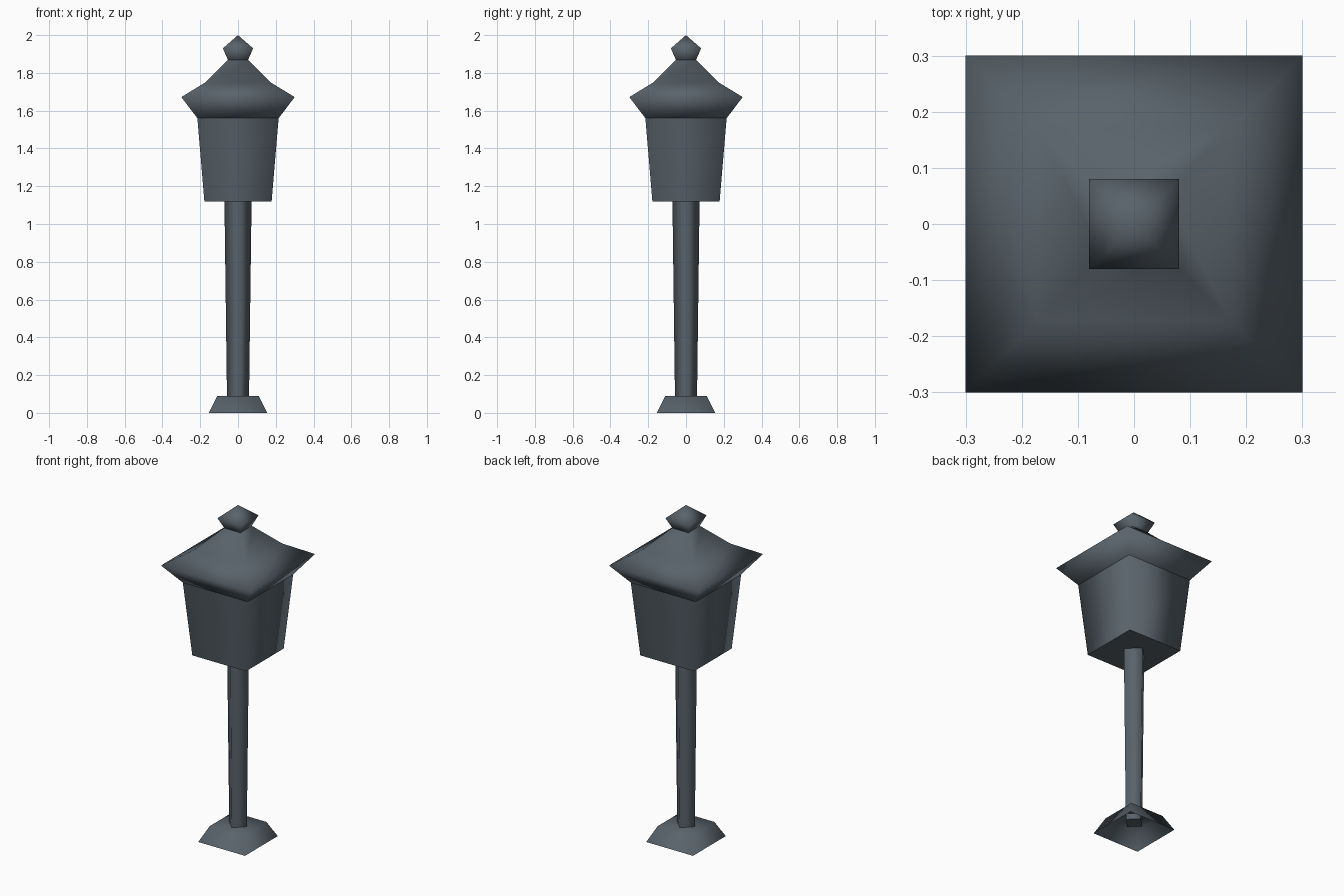
import bpy
import bmesh
from math import cos, sin, pi, sqrt

if "Cube" in bpy.data.objects:
    bpy.data.objects.remove(bpy.data.objects["Cube"], do_unlink=True)

# Single painted-metal colour
metal = bpy.data.materials.new("dark slate metal")
metal.use_nodes = True
colour = (0.10, 0.125, 0.147, 1.0)
metal.diffuse_color = colour
metal.node_tree.nodes["Principled BSDF"].inputs["Base Color"].default_value = colour


def square_loft(name, profile, turn=pi / 4, cap_bottom=False, cap_top=False, smooth_top=False):
    """Loft a four-sided shell through (corner radius, height) pairs; radius 0 makes a tip."""
    bm = bmesh.new()
    rings = []
    for radius, z in profile:
        count = 4 if radius else 1
        rings.append([bm.verts.new((radius * cos(turn + i * pi / 2),
                                    radius * sin(turn + i * pi / 2), z))
                      for i in range(count)])
    for low, high in zip(rings, rings[1:]):
        for i in range(4):
            j = (i + 1) % 4
            upper = [high[j], high[i]] if len(high) == 4 else [high[0]]
            bm.faces.new([low[i], low[j]] + upper).smooth = True
    # Flat caps keep a crisp rim
    if cap_bottom:
        bm.faces.new(rings[0][::-1]).smooth = False
    if cap_top:
        bm.faces.new(rings[-1]).smooth = smooth_top
    mesh = bpy.data.meshes.new(name)
    bm.to_mesh(mesh)
    bm.free()
    mesh.materials.append(metal)
    obj = bpy.data.objects.new(name, mesh)
    bpy.context.collection.objects.link(obj)
    return obj


def half_widths(*pairs):
    """Convert half widths of an upright square to corner radii."""
    return [(half * sqrt(2), z) for half, z in pairs]


# Flared foot, hollow underneath
square_loft("base", half_widths((0.155, 0), (0.11, 0.09)), cap_top=True, smooth_top=True)

# Tapered post, turned so its corners face the front and sides
square_loft("post", [(0.058, 0.055), (0.072, 1.13)], turn=0, cap_bottom=True)

# Lantern housing, widening upward
square_loft("lantern_body", half_widths((0.178, 1.12), (0.215, 1.56)), cap_bottom=True)

# Flared roof with overhanging eaves
square_loft("roof", half_widths((0.215, 1.56), (0.3, 1.672), (0.172, 1.75), (0.055, 1.868)),
            cap_top=True)

# Pointed finial
square_loft("finial", half_widths((0.053, 1.868), (0.08, 1.93), (0, 2.0)), cap_bottom=True)
